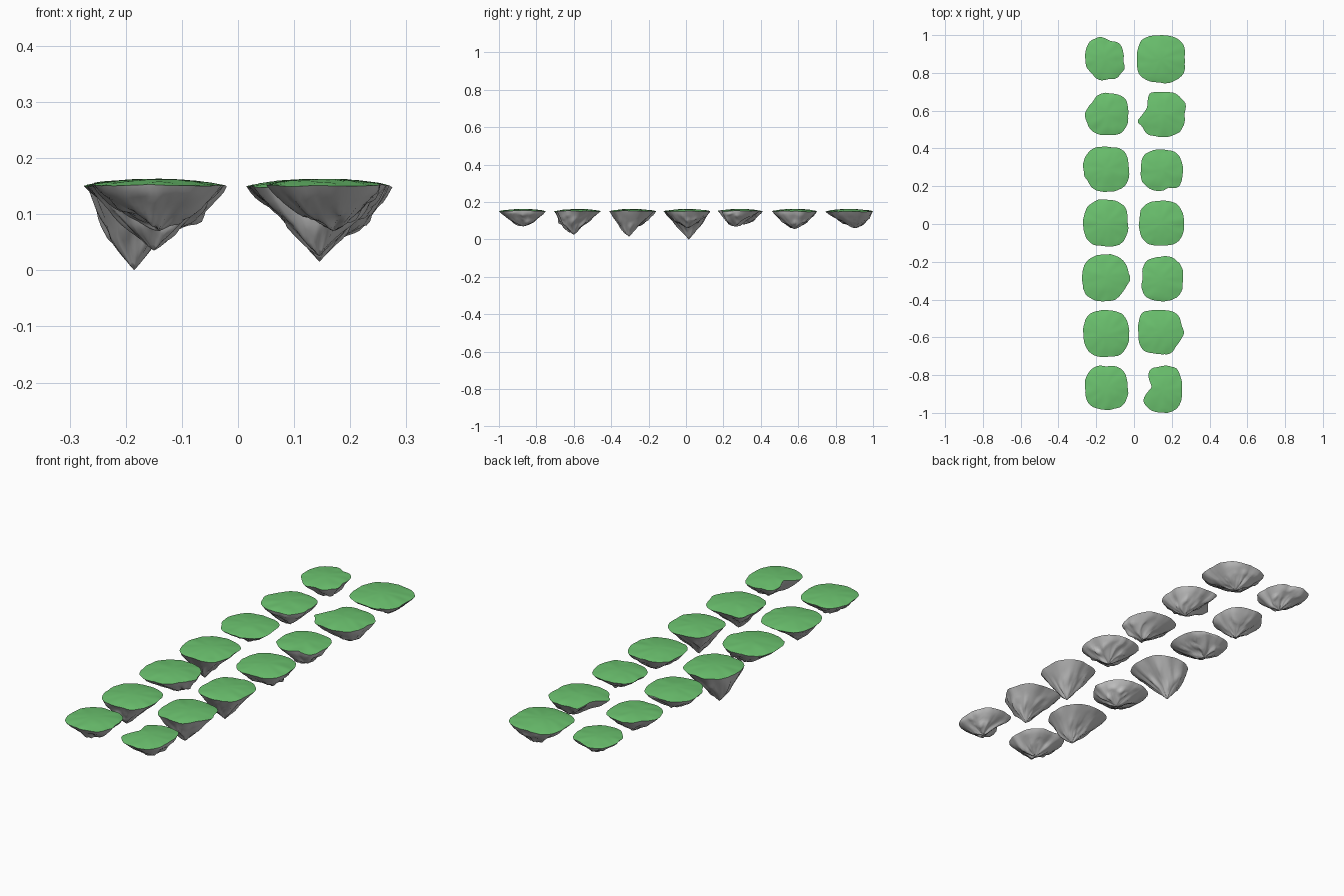
import bpy, bmesh, math
from mathutils import Vector, noise

if "Cube" in bpy.data.objects:
    bpy.data.objects.remove(bpy.data.objects["Cube"])

N = 56            # points around each rim
TOP = 0.163       # height of the grass crown

green = bpy.data.materials.new("grass_green")
green.diffuse_color = (0.15, 0.55, 0.16, 1)
green.use_nodes = True
green.node_tree.nodes["Principled BSDF"].inputs["Base Color"].default_value = green.diffuse_color

# x min, x max, y min, y max, tip x, tip y, tip z
ISLANDS = [
    (-.26, -.05, .76, .99, -.14, .87, .075),
    (.015, .27, .745, 1.0, .15, .90, .06),
    (-.26, -.03, .47, .695, -.13, .57, .06),
    (.02, .275, .46, .70, .18, .58, .055),
    (-.27, -.025, .17, .41, -.16, .31, .08),
    (.035, .26, .175, .395, .17, .26, .07),
    (-.27, -.03, -.12, .13, -.185, .015, 0),
    (.025, .265, -.115, .125, .16, .01, .06),
    (-.275, -.02, -.41, -.16, -.12, -.27, .065),
    (.04, .26, -.41, -.17, .145, -.305, .015),
    (-.27, -.025, -.705, -.455, -.15, -.62, .035),
    (.02, .265, -.69, -.455, .145, -.60, .025),
    (-.26, -.03, -.985, -.75, -.14, -.87, .07),
    (.05, .255, -1.0, -.75, .17, -.87, .07),
]

# rim bumps and bites per island: (angle in degrees, half width, relative depth)
BUMPS = {
    0: [(68, 20, -.16), (-25, 12, .1), (225, 22, -.12)],
    2: [(140, 22, -.16), (180, 12, .06)],
    3: [(155, 28, -.26), (195, 10, .14), (120, 10, .08), (25, 12, .08)],
    4: [(215, 16, -.12)],
    5: [(-70, 10, -.08), (-45, 10, .06)],
    6: [(10, 18, -.06)],
    8: [(0, 12, .1), (-40, 22, -.1)],
    9: [(180, 25, -.1)],
    11: [(0, 12, .14), (135, 14, .08), (-40, 20, -.06), (180, 16, -.05)],
    13: [(168, 26, -.42), (205, 14, .1), (60, 20, .04)],
}


def outline(i, x0, x1, y0, y1):
    """Rounded-square rim with bumps, fitted to its bounds."""
    pts = []
    e = 2.7
    for k in range(N):
        a = 2 * math.pi * k / N
        c, s = math.cos(a), math.sin(a)
        r = (abs(c) ** e + abs(s) ** e) ** (-1 / e)
        r *= 1 + .05 * noise.noise((c * 2, s * 2, i * 7.3)) + .02 * noise.noise((c * 6, s * 6, i * 3.1))
        for ang, w, d in BUMPS.get(i, []):
            diff = (math.degrees(a) - ang + 180) % 360 - 180
            r *= 1 + d * math.exp(-(diff / w) ** 2)
        pts.append((r * c, r * s))
    lx, hx = min(p[0] for p in pts), max(p[0] for p in pts)
    ly, hy = min(p[1] for p in pts), max(p[1] for p in pts)
    return [Vector((x0 + (p[0] - lx) / (hx - lx) * (x1 - x0),
                    y0 + (p[1] - ly) / (hy - ly) * (y1 - y0), 0)) for p in pts]


def skin(name, rings, end, up, mat=None):
    """Mesh through nested rings closed by one end point."""
    bm = bmesh.new()
    vs = [[bm.verts.new(p) for p in ring] for ring in rings]
    tip = bm.verts.new(end)
    for a, b in zip(vs, vs[1:]):
        for k in range(N):
            j = (k + 1) % N
            f = (a[k], a[j], b[j], b[k])
            bm.faces.new(f if up else f[::-1])
    for k in range(N):
        f = (vs[-1][k], vs[-1][(k + 1) % N], tip)
        bm.faces.new(f if up else f[::-1])
    me = bpy.data.meshes.new(name)
    bm.to_mesh(me)
    bm.free()
    for p in me.polygons:
        p.use_smooth = True
    ob = bpy.data.objects.new(name, me)
    bpy.context.collection.objects.link(ob)
    if mat:
        me.materials.append(mat)


for i, (x0, x1, y0, y1, tx, ty, tz) in enumerate(ISLANDS):
    mid = Vector(((x0 + x1) / 2, (y0 + y1) / 2, 0))
    rim = outline(i, x0, x1, y0, y1)

    def dome(p):
        d = (p - mid).length
        z = TOP - .8 * d * d + .003 * noise.noise(p * 25) * min(1, d * 12)
        return Vector((p.x, p.y, z))

    # grass cap
    caps = [[dome(mid.lerp(p, t)) for p in rim] for t in (1, .93, .8, .6, .4, .2)]
    skin("grass_top_%02d" % (i + 1), caps, dome(mid), True, green)

    # craggy rock underside, narrowing to an off-centre tip
    tip = Vector((tx, ty, 0))
    deep = tz < .045
    rings = [caps[0]]
    steps = 12
    for n in range(1, steps):
        s = n / steps
        ring = []
        for k, p in enumerate(rim):
            a = 2 * math.pi * k / N
            c, sn = math.cos(a), math.sin(a)
            crag = noise.noise((c * 1.6, sn * 1.6, i * 5.7 + s * 1.2))
            fine = noise.noise((c * 3.5, sn * 3.5, i * 2.9 + s * 3))
            w = math.sin(math.pi * s)
            lean = mid.lerp(tip, min(1, s * 1.6))
            q = lean + (p - mid) * (1 - s) * (1 + w * (.3 * crag + .13 * fine))
            f = s ** (1.0 if deep else .8)
            z = caps[0][k].z * (1 - f) + tz * f
            z += w * (.022 * crag - .012 * abs(fine))
            ring.append(Vector((q.x, q.y, max(z, tz))))
        rings.append(ring)
    skin("rock_base_%02d" % (i + 1), rings, Vector((tx, ty, tz)), False)
